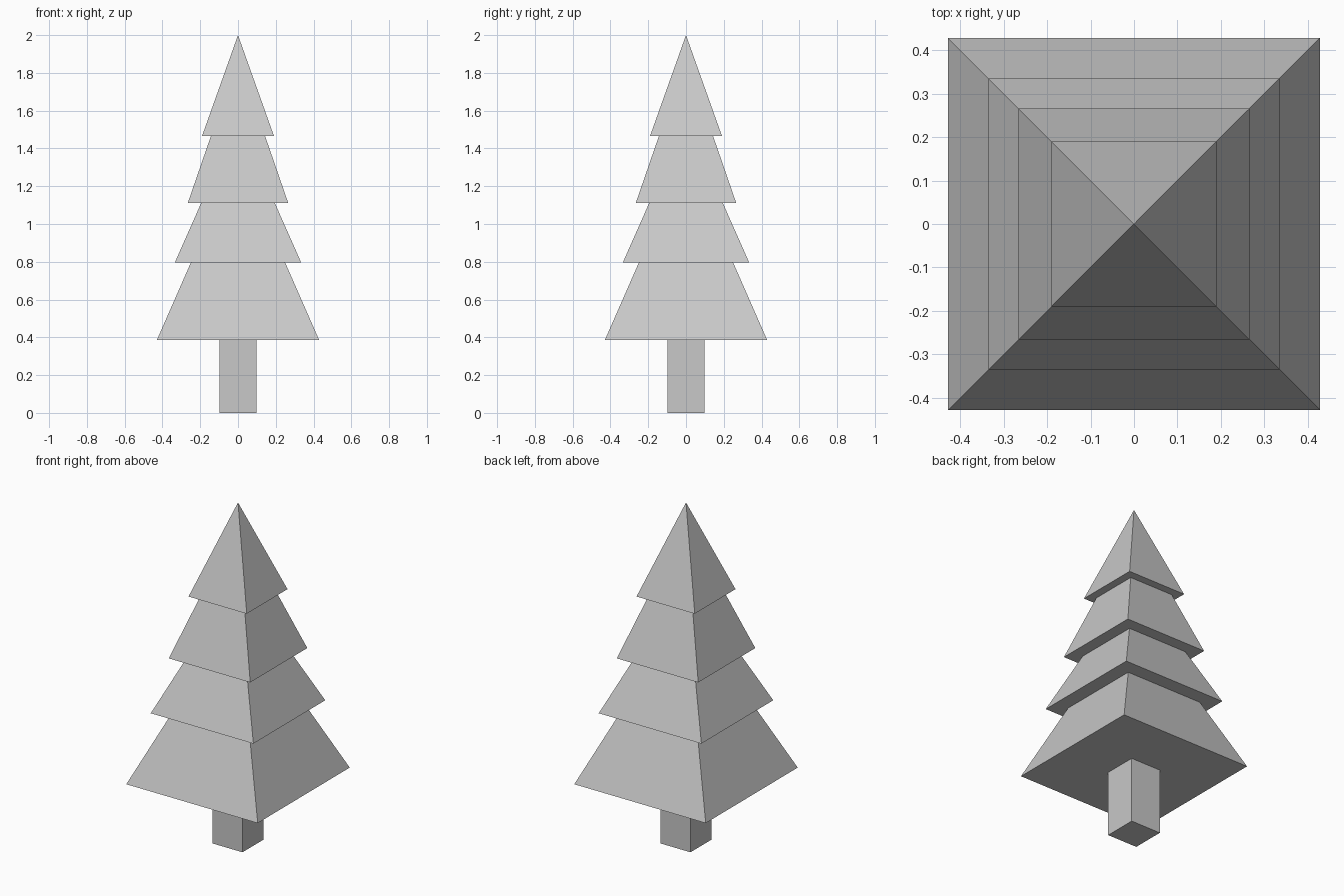
import bpy
import bmesh
from math import radians
from mathutils import Matrix

default = bpy.data.objects.get("Cube")
if default:
    bpy.data.objects.remove(default, do_unlink=True)

# Single flat grey for the whole tree
grey = bpy.data.materials.new("light_grey")
grey.use_nodes = True
COLOUR = (0.58, 0.58, 0.58, 1)
grey.diffuse_color = COLOUR
grey.node_tree.nodes["Principled BSDF"].inputs["Base Color"].default_value = COLOUR


def square_frustum(name, z0, z1, half0, half1):
    """Four-sided tapered block; half widths at the bottom and the top."""
    bm = bmesh.new()
    place = Matrix.Translation((0, 0, (z0 + z1) / 2)) @ Matrix.Rotation(radians(45), 4, "Z")
    bmesh.ops.create_cone(bm, cap_ends=True, segments=4, radius1=half0 * 2 ** 0.5,
                          radius2=half1 * 2 ** 0.5, depth=z1 - z0, matrix=place)
    bmesh.ops.remove_doubles(bm, verts=bm.verts, dist=0.0001)
    bmesh.ops.recalc_face_normals(bm, faces=bm.faces)
    mesh = bpy.data.meshes.new(name)
    bm.to_mesh(mesh)
    bm.free()
    mesh.materials.append(grey)
    obj = bpy.data.objects.new(name, mesh)
    bpy.context.collection.objects.link(obj)
    return obj


# Trunk
square_frustum("trunk", 0, 0.387, 0.098, 0.098)

# Foliage tiers, each standing on the narrower top of the one below
square_frustum("foliage_bottom", 0.387, 0.795, 0.429, 0.25)
square_frustum("foliage_lower_middle", 0.795, 1.111, 0.335, 0.195)
square_frustum("foliage_upper_middle", 1.111, 1.467, 0.266, 0.143)
square_frustum("foliage_top", 1.467, 2, 0.19, 0)
